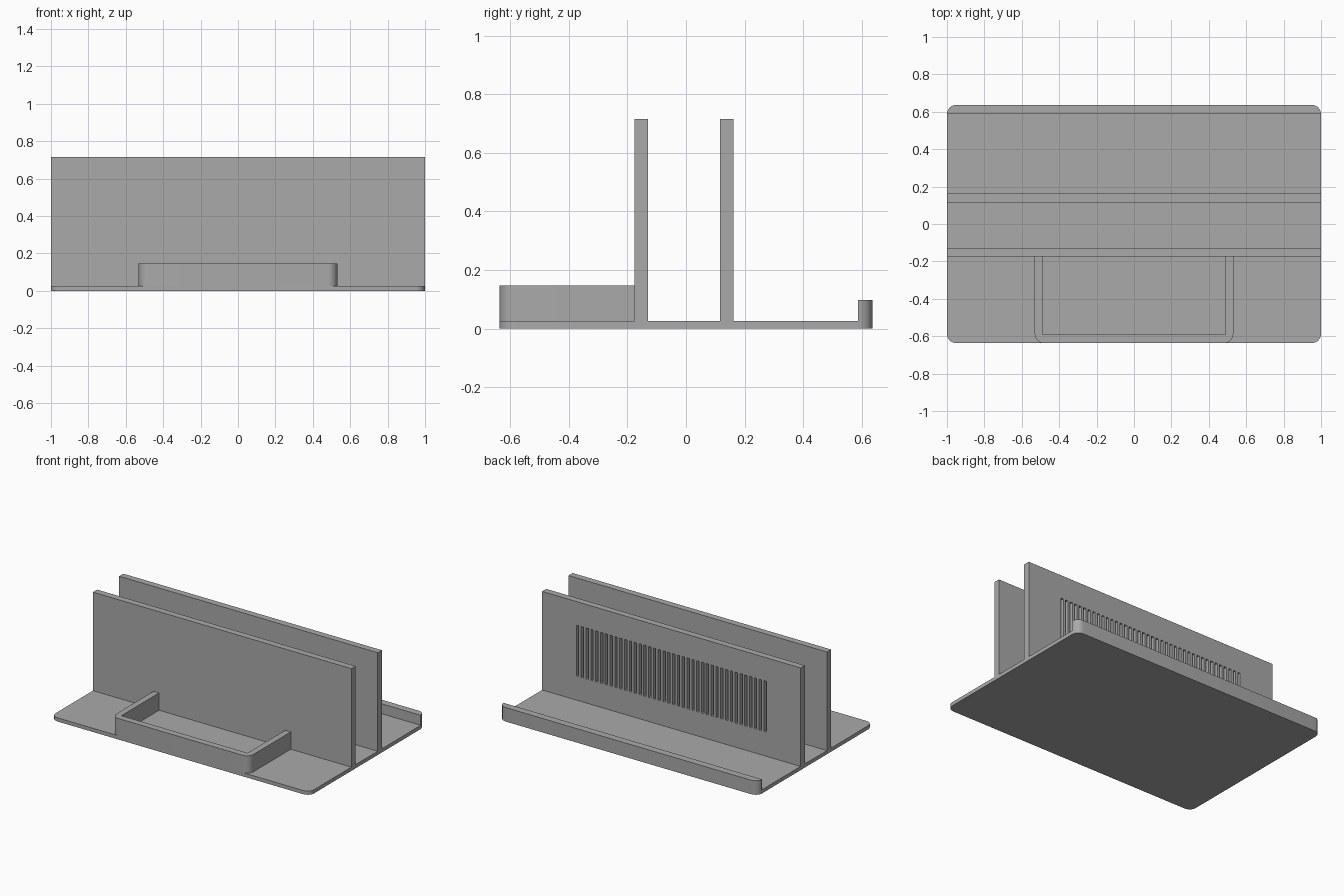
import bpy, bmesh, math

if "Cube" in bpy.data.objects:
    bpy.data.objects.remove(bpy.data.objects["Cube"])

grey = bpy.data.materials.new("plain grey")
grey.diffuse_color = (0.40, 0.40, 0.40, 1)
grey.use_nodes = True
grey.node_tree.nodes["Principled BSDF"].inputs["Base Color"].default_value = grey.diffuse_color

X, Y = 1.0, 0.637          # half size of the base
T, BASE = 0.046, 0.026     # wall thickness, base thickness
R = 0.05                   # corner radius


def arc(cx, cy, start, r=R, n=8):
    """Quarter circle, anticlockwise from the start angle in degrees."""
    return [(cx + r * math.cos(math.radians(start + 90 * i / n)),
             cy + r * math.sin(math.radians(start + 90 * i / n))) for i in range(n + 1)]


def prism(name, outline, z0, z1, smooth=False):
    """Extrude a plan outline upwards from z0 to z1."""
    bm = bmesh.new()
    face = bm.faces.new([bm.verts.new((x, y, z0)) for x, y in outline])
    up = bmesh.ops.extrude_face_region(bm, geom=[face])
    bmesh.ops.translate(bm, vec=(0, 0, z1 - z0),
                        verts=[v for v in up["geom"] if isinstance(v, bmesh.types.BMVert)])
    bmesh.ops.recalc_face_normals(bm, faces=bm.faces)
    return finish(name, bm, smooth)


def finish(name, bm, smooth=False):
    mesh = bpy.data.meshes.new(name)
    bm.to_mesh(mesh)
    bm.free()
    mesh.materials.append(grey)
    obj = bpy.data.objects.new(name, mesh)
    bpy.context.collection.objects.link(obj)
    if smooth:
        bpy.ops.object.select_all(action='DESELECT')
        bpy.context.view_layer.objects.active = obj
        obj.select_set(True)
        bpy.ops.object.shade_smooth_by_angle(angle=math.radians(30))
    return obj


def rect(x0, x1, y0, y1):
    return [(x0, y0), (x1, y0), (x1, y1), (x0, y1)]


# Base plate with rounded corners
prism("base_plate", arc(X - R, Y - R, 0) + arc(R - X, Y - R, 90)
      + arc(R - X, R - Y, 180) + arc(X - R, R - Y, 270), 0, BASE, True)

# Raised lip along the back edge
prism("back_lip", arc(X - R, Y - R, 0) + arc(R - X, Y - R, 90)
      + [(-X, Y - T), (X, Y - T)], BASE, 0.098, True)

# Two upright walls
FRONT, BACK, TOP = -0.175, 0.116, 0.715
prism("front_wall", rect(-X, X, FRONT, FRONT + T), BASE, TOP)
back_wall = prism("back_wall", rect(-X, X, BACK, BACK + T), BASE, TOP)

# Row of narrow vertical slots through the back wall
COUNT, SPAN, WIDTH, Z0, Z1 = 40, 1.47, 0.0185, 0.195, 0.55
pitch = (SPAN - WIDTH) / (COUNT - 1)
bm = bmesh.new()
for i in range(COUNT):
    box = bmesh.ops.create_cube(bm, size=1)["verts"]
    bmesh.ops.scale(bm, vec=(WIDTH, 3 * T, Z1 - Z0), verts=box)
    bmesh.ops.translate(bm, vec=((i - (COUNT - 1) / 2) * pitch, BACK + T / 2, (Z0 + Z1) / 2),
                        verts=box)
cutter = finish("slot_cutter", bm)
cutter.hide_render = True
cut = back_wall.modifiers.new("slots", 'BOOLEAN')
cut.operation, cut.solver, cut.object = 'DIFFERENCE', 'EXACT', cutter
bpy.context.view_layer.objects.active = back_wall
bpy.ops.object.modifier_apply(modifier=cut.name)
bpy.data.objects.remove(cutter)

# U-shaped tray rim in front of the front wall
H = 0.531
I = H - 0.043
prism("tray_rim", [(-H, FRONT)] + arc(R - H, R - Y, 180) + arc(H - R, R - Y, 270)
      + [(H, FRONT), (I, FRONT), (I, T - Y), (-I, T - Y), (-I, FRONT)], BASE, 0.147, True)
